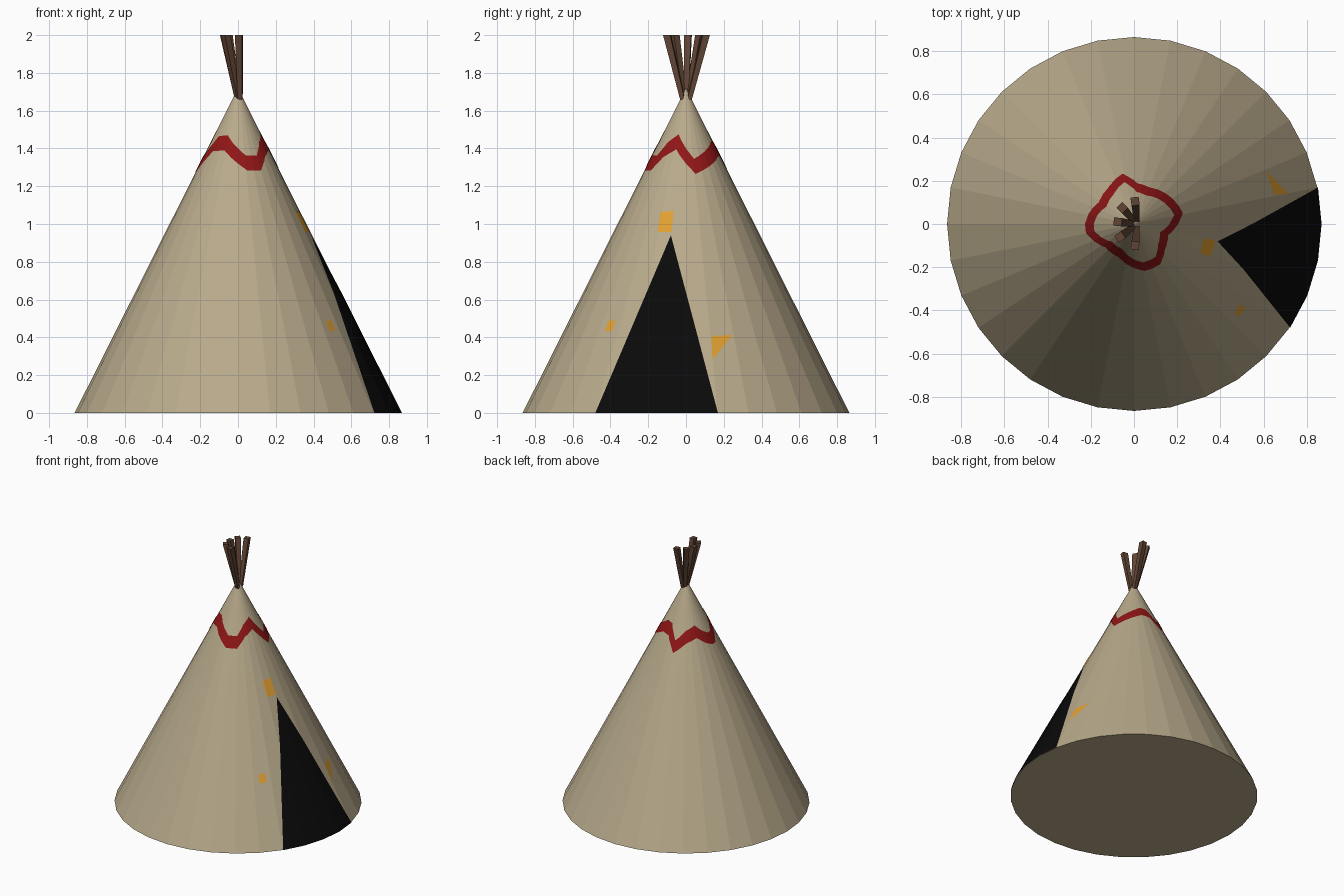
import bpy, bmesh, math
from mathutils import Vector

if "Cube" in bpy.data.objects:
    bpy.data.objects.remove(bpy.data.objects["Cube"])

SIDES, RADIUS, HEIGHT = 32, 0.865, 1.72
STEP = 360 / SIDES


def material(name, rgb):
    m = bpy.data.materials.new(name)
    m.diffuse_color = (*rgb, 1)
    m.use_nodes = True
    m.node_tree.nodes["Principled BSDF"].inputs["Base Color"].default_value = m.diffuse_color
    return m


canvas = material("canvas", (0.48, 0.40, 0.26))
black = material("black", (0.003, 0.003, 0.003))
red = material("red", (0.28, 0.008, 0.008))
orange = material("orange", (0.75, 0.35, 0.03))
wood = material("wood", (0.12, 0.06, 0.035))


def finish(bm, name, mat):
    mesh = bpy.data.meshes.new(name)
    bm.to_mesh(mesh)
    bm.free()
    mesh.materials.append(mat)
    obj = bpy.data.objects.new(name, mesh)
    bpy.context.collection.objects.link(obj)
    return obj


def on_cone(deg, z, lift=0.0):
    """Point on the faceted cone at an angle and height."""
    off = math.radians(deg % STEP - STEP / 2)
    r = RADIUS * (1 - z / HEIGHT) * math.cos(math.radians(STEP / 2)) / math.cos(off) + lift
    a = math.radians(deg)
    return Vector((r * math.cos(a), r * math.sin(a), z))


def cone_mesh(base):
    bm = bmesh.new()
    ring = [bm.verts.new(on_cone(i * STEP, 0)) for i in range(SIDES)]
    tip = bm.verts.new((0, 0, HEIGHT))
    for i in range(SIDES):
        bm.faces.new((ring[i], ring[(i + 1) % SIDES], tip))
    if base:
        bm.faces.new(ring[::-1])
    return bm


def side_patch(name, outline, mat):
    """Part of the cone's right side inside a counter-clockwise (y, z) outline."""
    bm = cone_mesh(False)
    planes = [((0, 0, 0), (-1, 0, 0))]
    for (y0, z0), (y1, z1) in zip(outline, outline[1:] + outline[:1]):
        planes.append(((0, y0, z0), (0, z1 - z0, y0 - y1)))
    for co, no in planes:
        geom = bm.verts[:] + bm.edges[:] + bm.faces[:]
        bmesh.ops.bisect_plane(bm, geom=geom, dist=1e-6, plane_co=co,
                               plane_no=Vector(no).normalized(), clear_outer=True)
    bmesh.ops.translate(bm, verts=bm.verts[:], vec=(0.003, 0, 0))
    finish(bm, name, mat)


# Tent cover
finish(cone_mesh(True), "tent_cover", canvas)

# Door opening and painted marks
side_patch("door_opening", [(-0.48, 0), (0.169, 0), (-0.08, 0.94)], black)
side_patch("mark_above_door", [(-0.15, 0.958), (-0.077, 0.958), (-0.066, 1.07), (-0.135, 1.063)], orange)
side_patch("mark_left", [(-0.43, 0.434), (-0.39, 0.434), (-0.373, 0.492), (-0.41, 0.487)], orange)
side_patch("mark_right", [(0.14, 0.28), (0.246, 0.413), (0.135, 0.407)], orange)

# Zigzag band: lower edge as (angle, height)
zigzag = [(-180, 1.275), (-170, 1.275), (-141, 1.385), (-115, 1.39), (-77, 1.283),
          (-57, 1.283), (-40, 1.355), (-18, 1.395), (13, 1.265), (44, 1.32), (67, 1.36),
          (85, 1.35), (103, 1.25), (125, 1.315), (148, 1.345), (166, 1.30), (180, 1.275)]


def edge_height(deg):
    for (a0, z0), (a1, z1) in zip(zigzag, zigzag[1:]):
        if a0 <= deg <= a1:
            return z0 + (z1 - z0) * (deg - a0) / (a1 - a0)


angles = sorted({a for a, _ in zigzag} | {-180 + i * STEP for i in range(SIDES + 1)})
bm = bmesh.new()
pairs = [[bm.verts.new(on_cone(a, edge_height(a) + dz, 0.003)) for dz in (0, 0.08)] for a in angles]
for (a, b), (c, d) in zip(pairs, pairs[1:]):
    bm.faces.new((a, c, d, b))
bmesh.ops.remove_doubles(bm, verts=bm.verts[:], dist=1e-5)
finish(bm, "zigzag_band", red)

# Pole ends sticking out of the top
tops = [(0.005, 0.105), (-0.055, 0.075), (-0.075, 0.01), (-0.065, -0.06), (0.005, -0.1)]
for i, (x, y) in enumerate(tops):
    out = Vector((x - 0.02, y, 0)).normalized() * 0.018
    start, end = Vector((0.014, 0, 1.66)) + out, Vector((x, y, 2.0))
    bm = bmesh.new()
    low, high = [], []
    side = Vector((-out.y, out.x, 0)).normalized()
    fwd = out.normalized()
    for s, f in ((-1, -1), (-1, 1), (1, 1), (1, -1)):
        d = side * s + fwd * f
        low.append(bm.verts.new(start + d * 0.012))
        high.append(bm.verts.new(end + d * 0.019))
    for k in range(4):
        n = (k + 1) % 4
        bm.faces.new((low[k], low[n], high[n], high[k]))
    bm.faces.new(low[::-1])
    bm.faces.new(high)
    bmesh.ops.recalc_face_normals(bm, faces=bm.faces[:])
    finish(bm, f"pole_{i + 1}", wood)
